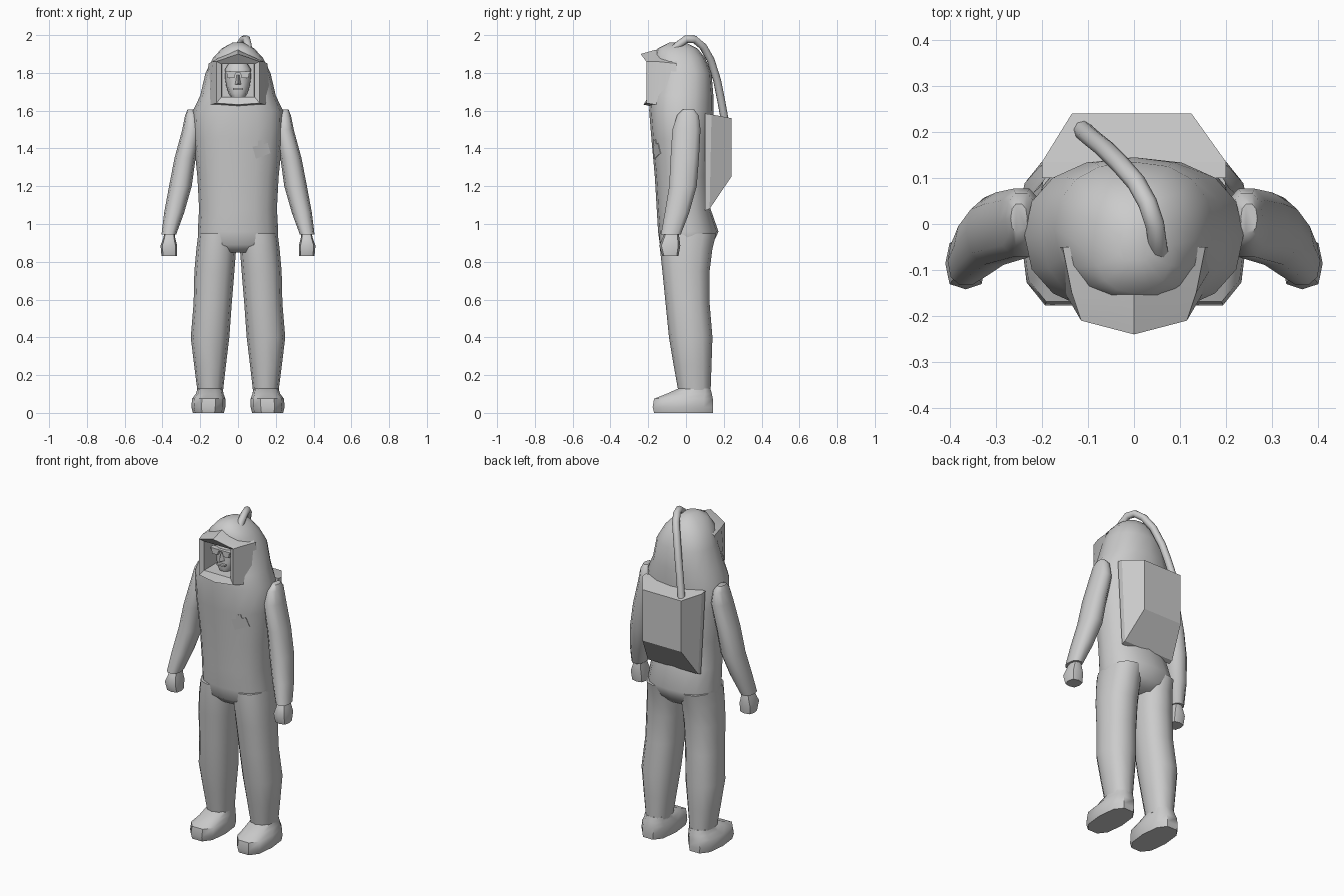
import bpy, bmesh, math
from mathutils import Vector

if "Cube" in bpy.data.objects:
    bpy.data.objects.remove(bpy.data.objects["Cube"], do_unlink=True)

grey = bpy.data.materials.new("suit grey")
grey.use_nodes = True
grey.diffuse_color = (0.6, 0.6, 0.6, 1)
grey.node_tree.nodes["Principled BSDF"].inputs["Base Color"].default_value = (0.6, 0.6, 0.6, 1)


def skin(name, loops, caps=True, smooth=40):
    """Bridge equal-length loops of points into one closed part."""
    bm = bmesh.new()
    rows = [[bm.verts.new(p) for p in loop] for loop in loops]
    n = len(rows[0])
    for a, b in zip(rows, rows[1:]):
        for i in range(n):
            j = (i + 1) % n
            bm.faces.new((a[i], a[j], b[j], b[i]))
    if caps:
        bm.faces.new(rows[0])
        bm.faces.new(rows[-1])
    bmesh.ops.recalc_face_normals(bm, faces=bm.faces)
    mesh = bpy.data.meshes.new(name)
    bm.to_mesh(mesh)
    bm.free()
    mesh.materials.append(grey)
    ob = bpy.data.objects.new(name, mesh)
    bpy.context.collection.objects.link(ob)
    if smooth:
        bpy.ops.object.select_all(action='DESELECT')
        ob.select_set(True)
        bpy.context.view_layer.objects.active = ob
        bpy.ops.object.shade_smooth_by_angle(angle=math.radians(smooth))
    return ob


def ring(x, z, rx, front, back, n=12, p=2.3):
    """Level superellipse from y=front to y=back."""
    pts = []
    for i in range(n):
        a = 2 * math.pi * i / n
        c, s = math.cos(a), math.sin(a)
        u = math.copysign(abs(c) ** (2 / p), c)
        v = math.copysign(abs(s) ** (2 / p), s)
        pts.append((x + rx * u, (front + back) / 2 + (back - front) / 2 * v, z))
    return pts


def limb(name, rings, side=1, n=10, p=2.3):
    return skin(name, [ring(r[0] * side, *r[1:], n=n, p=p) for r in rings], smooth=50)


def box(name, x, y, z):
    return skin(name, [[(a, b, h) for a, b in ((x[0], y[0]), (x[1], y[0]), (x[1], y[1]), (x[0], y[1]))]
                       for h in z], smooth=0)


# Torso and hood in one continuous skin
body = limb("torso_and_hood", [
    (0, .85, .16, -.10, .10), (0, .89, .212, -.138, .14), (0, .96, .213, -.148, .172),
    (0, 1.08, .206, -.155, .13), (0, 1.25, .215, -.165, .13), (0, 1.45, .235, -.183, .14),
    (0, 1.6, .238, -.195, .145), (0, 1.68, .2, -.19, .145), (0, 1.8, .172, -.16, .135),
    (0, 1.88, .132, -.17, .10), (0, 1.93, .085, -.15, .06), (0, 1.96, .03, -.09, 0)], n=16)

# Chest badge laid on the torso surface
bpy.context.view_layer.update()
outline = [(.077, 1.41), (.095, 1.345), (.172, 1.375), (.157, 1.43),
           (.137, 1.422), (.13, 1.447), (.107, 1.44), (.107, 1.415)]
hits = [body.ray_cast(Vector((x, -1, z)), Vector((0, 1, 0)))[1] for x, z in outline]
skin("chest_badge", [[h + Vector((0, d, 0)) for h in hits] for d in (-.004, .004)], smooth=0)

# Hollow for the face
cutter = box("face_hollow", (-.09, .09), (-.4, -.07), (1.67, 1.85))
cut = body.modifiers.new("hollow", 'BOOLEAN')
cut.object = cutter
cut.solver = 'EXACT'
bpy.context.view_layer.objects.active = body
bpy.ops.object.modifier_apply(modifier=cut.name)
bpy.data.objects.remove(cutter, do_unlink=True)


# Peaked window frame of the hood
def window(w, low, high, y, peak=0, jut=0, spread=0):
    return [(-w - spread, y, low), (0, y - jut * .5, low - peak * .2), (w + spread, y, low),
            (w, y, high), (0, y - jut, high + peak), (-w, y, high)]


skin("hood_window_frame", [
    window(.155, 1.6, 1.85, -.05, .09, 0, .04), window(.135, 1.63, 1.86, -.15, .06, .02, .015),
    window(.115, 1.64, 1.86, -.21, .04, .03), window(.088, 1.672, 1.848, -.2),
    window(.086, 1.674, 1.846, -.09)], caps=False, smooth=30)

# Face behind the window
limb("head", [(0, 1.66, .03, -.15, -.04), (0, 1.69, .05, -.162, -.04), (0, 1.73, .062, -.155, -.04),
              (0, 1.77, .068, -.155, -.04), (0, 1.82, .068, -.155, -.04), (0, 1.85, .05, -.13, -.04)])
skin("nose", [[(-.008, -.15, 1.79), (.008, -.15, 1.79), (0, -.162, 1.79)],
              [(-.017, -.15, 1.738), (.017, -.15, 1.738), (0, -.185, 1.742)]], smooth=0)
box("mouth", (-.027, .027), (-.17, -.14), (1.71, 1.72))
box("glasses_bridge", (-.068, .068), (-.172, -.14), (1.8, 1.808))
for side, label in ((1, "left"), (-1, "right")):
    lens = [(.012, 1.8), (.06, 1.8), (.055, 1.772), (.02, 1.772)]
    skin(label + "_lens", [[(x * side, y, z) for x, z in lens] for y in (-.17, -.145)], smooth=0)

    # Sleeve, cuff and mitten
    limb(label + "_arm", [
        (.25, 1.605, .018, -.02, .045), (.245, 1.575, .035, -.05, .07), (.245, 1.5, .05, -.075, .08),
        (.28, 1.35, .056, -.085, .072), (.305, 1.2, .06, -.092, .06), (.338, 1.06, .053, -.115, .02),
        (.366, .945, .039, -.135, -.025)], side)
    limb(label + "_mitten", [
        (.362, .96, .026, -.11, -.04), (.364, .925, .032, -.125, -.035), (.366, .885, .044, -.142, -.03),
        (.364, .83, .041, -.125, -.04)], side, n=8, p=3)

    # Trouser leg and boot
    limb(label + "_leg", [
        (.11, .95, .1, -.14, .16), (.115, .87, .105, -.138, .14), (.125, .75, .106, -.125, .125),
        (.134, .58, .101, -.108, .125), (.148, .4, .102, -.09, .14), (.148, .25, .084, -.065, .135),
        (.147, .11, .067, -.04, .13)], side, n=12)
    limb(label + "_boot", [
        (.157, 0, .082, -.175, .148), (.157, .03, .09, -.183, .15), (.155, .075, .088, -.175, .148),
        (.15, .1, .074, -.11, .142), (.148, .13, .066, -.042, .132)], side, n=10, p=2.6)

# Backpack tapering away from the body
wide, low = (-.2, .2), (-.17, .17)
skin("backpack", [
    [(-.2, .1, 1.585), (.2, .1, 1.585), (.17, .1, 1.07), (-.17, .1, 1.07)],
    [(-.2, .135, 1.58), (.2, .135, 1.58), (.17, .125, 1.08), (-.17, .125, 1.08)],
    [(-.135, .24, 1.56), (.125, .24, 1.56), (.125, .24, 1.25), (-.135, .24, 1.25)]], smooth=0)

# Air hose from the hood over to the backpack
path = [(.057, -.08, 1.9), (.052, -.045, 1.945), (.045, 0, 1.978), (.03, .045, 1.977), (.005, .09, 1.94),
        (-.03, .13, 1.87), (-.065, .165, 1.76), (-.09, .185, 1.66), (-.113, .205, 1.55)]
points = [Vector(p) for p in path]
loops = []
for i, p in enumerate(points):
    along = (points[min(i + 1, len(points) - 1)] - points[max(i - 1, 0)]).normalized()
    u = Vector((.8, .6, 0)).cross(along).normalized()
    v = along.cross(u)
    loops.append([p + .021 * (u * math.cos(k * math.pi / 4) + v * math.sin(k * math.pi / 4)) for k in range(8)])
skin("air_hose", loops, smooth=60)
